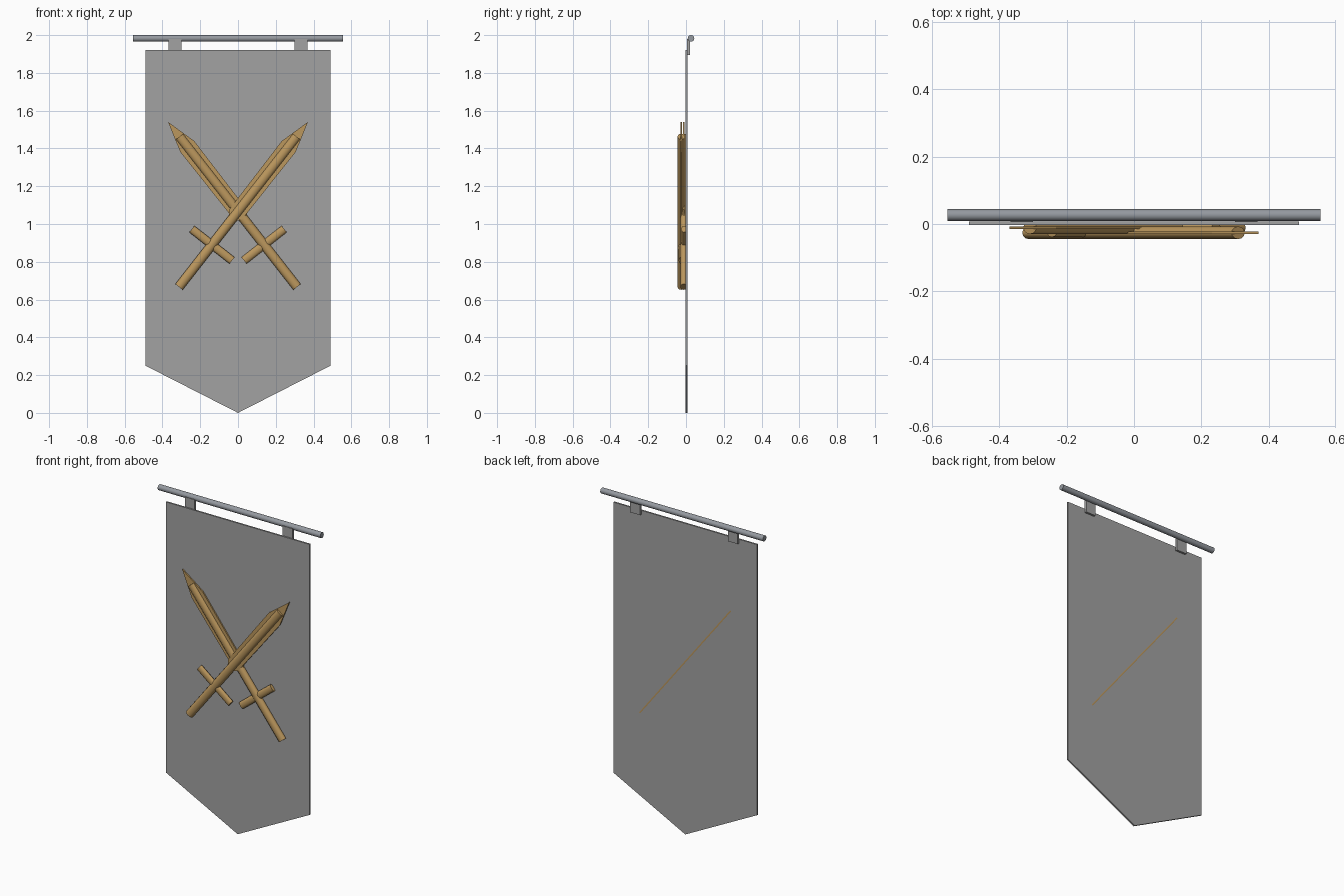
import bpy
import bmesh
from math import radians, atan2
from mathutils import Matrix, Vector

cube = bpy.data.objects.get("Cube")
if cube:
    bpy.data.objects.remove(cube, do_unlink=True)


def material(name, color):
    m = bpy.data.materials.new(name)
    m.use_nodes = True
    m.diffuse_color = (*color, 1)
    m.node_tree.nodes["Principled BSDF"].inputs["Base Color"].default_value = (*color, 1)
    return m


CLOTH = material("grey cloth", (0.36, 0.36, 0.36))
STEEL = material("blue grey metal", (0.30, 0.32, 0.35))
GOLD = material("dull gold", (0.50, 0.31, 0.11))


def finish(name, bm, mat, matrix=Matrix(), smooth=False):
    bmesh.ops.recalc_face_normals(bm, faces=bm.faces)
    mesh = bpy.data.meshes.new(name)
    bm.to_mesh(mesh)
    bm.free()
    mesh.transform(matrix)
    mesh.materials.append(mat)
    ob = bpy.data.objects.new(name, mesh)
    bpy.context.collection.objects.link(ob)
    if smooth:
        bpy.ops.object.select_all(action='DESELECT')
        ob.select_set(True)
        bpy.context.view_layer.objects.active = ob
        bpy.ops.object.shade_smooth_by_angle(angle=radians(50))
    return ob


def plate(name, outline, y0, y1, mat, matrix=Matrix()):
    """Flat x-z outline given thickness from y0 to y1."""
    bm = bmesh.new()
    face = bm.faces.new([bm.verts.new((x, y0, z)) for x, z in outline])
    ext = bmesh.ops.extrude_face_region(bm, geom=[face])
    verts = [v for v in ext["geom"] if isinstance(v, bmesh.types.BMVert)]
    bmesh.ops.translate(bm, verts=verts, vec=(0, y1 - y0, 0))
    return finish(name, bm, mat, matrix)


def rod(name, length, rx, ry, sides, mat, matrix):
    """Rod along local z, centred, with an oval section."""
    bm = bmesh.new()
    bmesh.ops.create_cone(bm, cap_ends=True, segments=sides, radius1=1, radius2=1, depth=length)
    bmesh.ops.scale(bm, verts=bm.verts, vec=(rx, ry, 1))
    return finish(name, bm, mat, matrix, smooth=True)


# Hanging cloth with pointed lower edge
plate("banner_cloth", [(-0.49, 1.92), (-0.49, 0.25), (0, 0), (0.49, 0.25), (0.49, 1.92)],
      -0.003, 0.007, CLOTH)

# Pole and the two straps that hold the cloth
lying = Matrix.Rotation(radians(90), 4, 'Y')
rod("pole", 1.11, 0.0175, 0.0175, 16, STEEL, Matrix.Translation((0, 0.0265, 1.9825)) @ lying)
for side, s in (("left", 1), ("right", -1)):
    plate(side + "_strap", [(s * 0.30, 1.895), (s * 0.367, 1.895), (s * 0.367, 1.98), (s * 0.30, 1.98)],
          0.006, 0.02, CLOTH)

# Crossed swords: local z runs down the blade from pommel to tip, origin at the tip
BLADE = [(0, 0), (0.047, -0.165), (0.043, -0.62), (0, -0.68), (-0.043, -0.62), (-0.047, -0.165)]
for label, s, y in (("front", 1, -0.026), ("rear", -1, -0.011)):
    place = (Matrix.Translation(Vector((s * 0.37, y, 1.54)))
             @ Matrix.Rotation(s * atan2(0.68, 0.87), 4, 'Y'))
    plate(label + "_sword_blade", BLADE, -0.004, 0.004, GOLD, place)
    rod(label + "_sword_core", 1.01, 0.025, 0.0188, 12, GOLD,
        place @ Matrix.Translation((0, 0, -0.603)))
    rod(label + "_sword_guard", 0.27, 0.022, 0.013, 12, GOLD,
        place @ Matrix.Translation((0, 0, -0.825)) @ lying)
